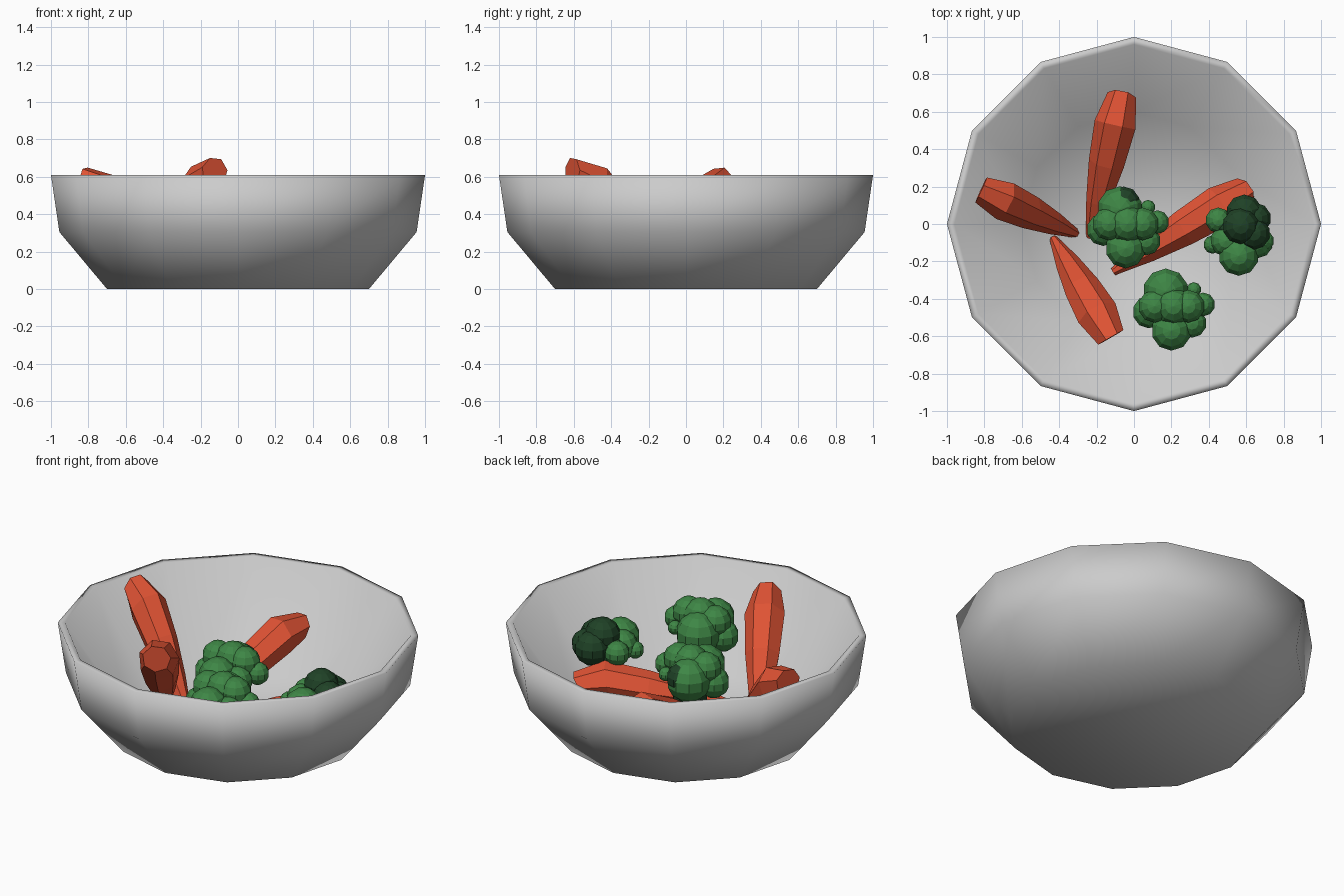
import bpy, bmesh, math
from mathutils import Vector, Matrix

if "Cube" in bpy.data.objects:
    bpy.data.objects.remove(bpy.data.objects["Cube"])


def material(name, rgb):
    m = bpy.data.materials.new(name)
    m.diffuse_color = (*rgb, 1)
    m.use_nodes = True
    m.node_tree.nodes["Principled BSDF"].inputs["Base Color"].default_value = m.diffuse_color
    return m


GREY = material("bowl grey", (0.60, 0.60, 0.60))
ORANGE = material("carrot orange", (0.76, 0.088, 0.035))
GREEN = material("floret green", (0.048, 0.24, 0.06))
DARK = material("dark green", (0.014, 0.055, 0.02))


def finish(bm, name, mats):
    bmesh.ops.recalc_face_normals(bm, faces=bm.faces)
    me = bpy.data.meshes.new(name)
    bm.to_mesh(me)
    bm.free()
    for m in mats:
        me.materials.append(m)
    ob = bpy.data.objects.new(name, me)
    bpy.context.collection.objects.link(ob)
    return ob


def skin(rings):
    """Join rings of points into a closed solid."""
    bm = bmesh.new()
    rings = [[bm.verts.new(p) for p in ring] for ring in rings]
    for a, b in zip(rings, rings[1:]):
        for i in range(len(a)):
            j = (i + 1) % len(a)
            bm.faces.new((a[i], a[j], b[j], b[i]))
    bm.faces.new(rings[0])
    bm.faces.new(rings[-1])
    return bm


def angles(sides, turn=0.0):
    return [turn + math.tau * i / sides for i in range(sides)]


# Twelve-sided bowl: outer wall, rim, sloping inner wall and floor
BOWL = [(0.70, 0), (0.955, 0.305), (1.0, 0.61), (0.96, 0.61), (0.60, 0.07)]
bowl = finish(skin([[(r * math.cos(a), r * math.sin(a), z) for a in angles(12)]
                    for r, z in BOWL]), "bowl", [GREY])
for p in bowl.data.polygons:
    p.use_smooth = True

# Carrot rings: distance along axis, drop, radius, bend in degrees
CARROT = [(0.0, 0.0, 0.022, 0), (0.22, 0.0, 0.066, 0), (0.45, 0.0, 0.099, 5),
          (0.675, 0.0, 0.115, 22), (0.823, 0.052, 0.08, 45)]


# Carrots rise from the tip along a heading; the blunt end bends outwards
def carrot(name, tip, toward, rise, turn, size=1.0):
    flat = Vector((toward[0] - tip[0], toward[1] - tip[1], 0)).normalized()
    side = flat.cross(Vector((0, 0, 1)))

    def tilted(deg):
        e = math.radians(deg)
        up = Vector((0, 0, 1))
        return (flat * math.cos(e) + up * math.sin(e),
                up * math.cos(e) - flat * math.sin(e))

    axis, lift = tilted(rise)
    rings = []
    for along, drop, r, bend in CARROT:
        c = Vector(tip) + (axis * along - lift * drop) * size
        up = tilted(rise - bend)[1]
        rings.append([c + (side * math.cos(a) + up * math.sin(a)) * r * size
                      for a in angles(7, turn)])
    finish(skin(rings), name, [ORANGE])


FLAT_TOP = math.pi / 2 + math.pi / 7
carrot("carrot_left", (-0.30, -0.055, 0.04), (-0.82, 0.185), 47, FLAT_TOP + 0.1, 0.95)
carrot("carrot_front", (-0.43, -0.08, 0.07), (-0.135, -0.59), 46, FLAT_TOP + 0.1)
carrot("carrot_back", (-0.235, -0.07, 0.06), (-0.065, 0.68), 24, FLAT_TOP + 0.1)
carrot("carrot_right", (-0.11, -0.255, 0.09), (0.60, 0.18), 10, FLAT_TOP + 0.1)


# Broccoli: clumps of faceted balls (x, y, z, radius)
def broccoli(name, centre, green, dark):
    bm = bmesh.new()
    for index, balls in enumerate((green, dark)):
        for x, y, z, r in balls:
            old = set(bm.faces)
            bmesh.ops.create_uvsphere(
                bm, u_segments=10, v_segments=7, radius=r,
                matrix=Matrix.Translation(Vector(centre) + Vector((x, y, z))))
            for f in set(bm.faces) - old:
                f.material_index = index
    finish(bm, name, [GREEN, DARK])


HEAD = [(-0.04, 0.09, 0.0, 0.125), (-0.01, -0.12, 0.01, 0.11), (-0.10, 0.01, 0.06, 0.09),
        (-0.13, -0.02, -0.03, 0.09), (0.0, 0.01, 0.07, 0.10), (0.08, 0.01, 0.07, 0.09),
        (0.10, -0.08, 0.0, 0.08), (0.16, 0.02, 0.02, 0.065), (0.11, 0.10, 0.0, 0.04)]
UNDER = [(-0.03, 0.03, -0.12, 0.10), (0.04, -0.04, -0.13, 0.09)]

broccoli("broccoli_front", (0.21, -0.45, 0.40), HEAD, UNDER)
broccoli("broccoli_middle", (-0.035, -0.01, 0.35), HEAD,
         [(-0.02, 0.125, 0.02, 0.088), (-0.02, 0.05, -0.12, 0.10)])
# Tipped over, dark underside facing up
broccoli("broccoli_right", (0.57, -0.04, 0.33),
         [(-0.01, -0.13, 0.02, 0.11), (-0.08, -0.05, 0.02, 0.085), (0.09, -0.06, 0.0, 0.085),
          (0.12, -0.05, 0.02, 0.06), (0.0, -0.01, -0.05, 0.11), (-0.12, 0.06, 0.02, 0.07),
          (-0.15, -0.07, 0.0, 0.05)],
         [(0.02, 0.10, 0.03, 0.10), (0.0, 0.03, 0.09, 0.10), (0.07, -0.01, 0.06, 0.09),
          (-0.07, 0.03, 0.0, 0.085), (0.08, 0.07, 0.03, 0.085)])
